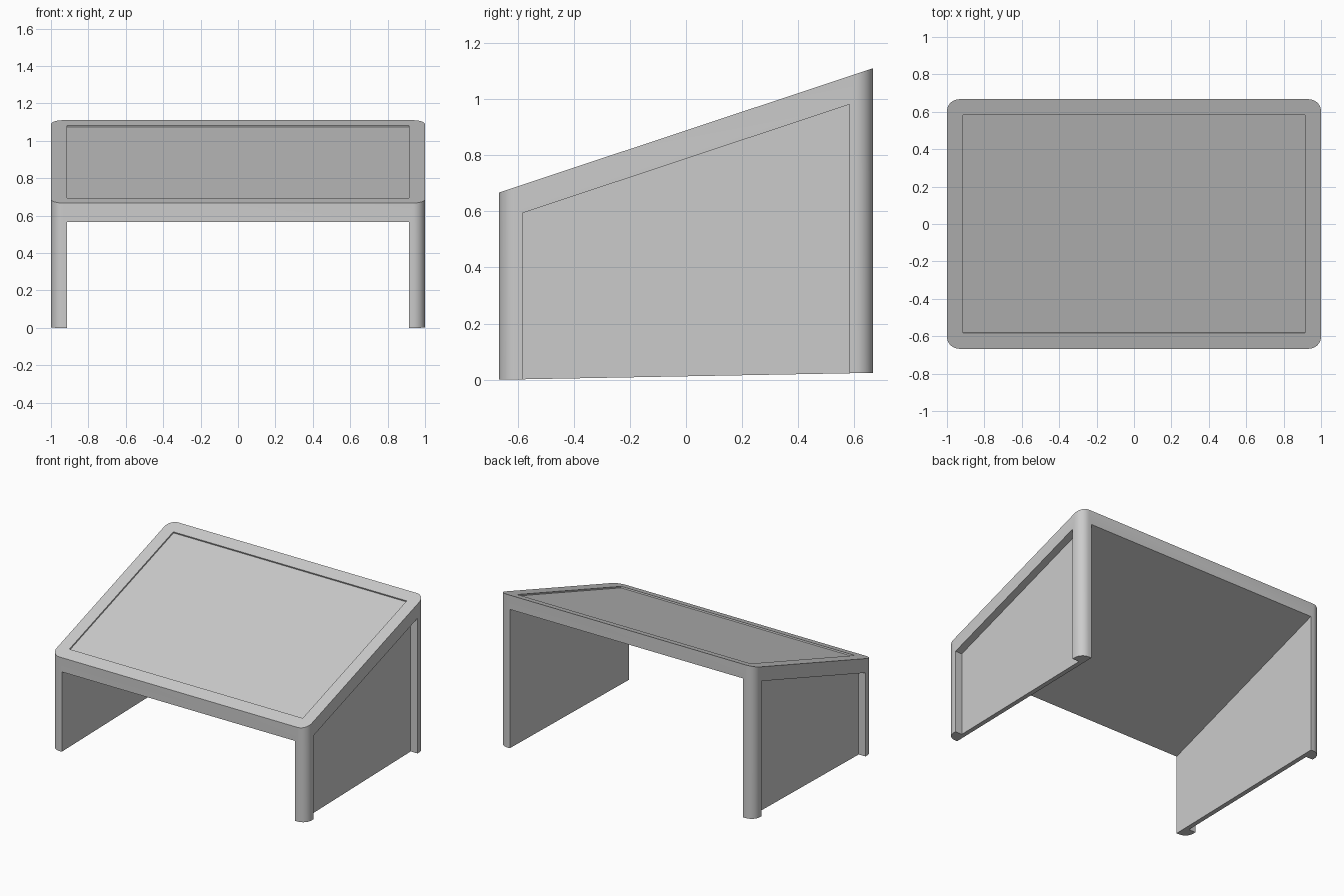
import bpy, bmesh, math
from mathutils import Vector

if "Cube" in bpy.data.objects:
    bpy.data.objects.remove(bpy.data.objects["Cube"])

HALF_X, HALF_Y = 1.0, 0.667      # footprint half sizes
BORDER = 0.085                   # post width and border round the top
RADIUS, SEGS = 0.065, 8          # rounded vertical corners
SLOPE = (1.11 - 0.667) / (2 * HALF_Y)
SLAB = 0.101                     # vertical thickness of the sloping top
PANEL_OUT = 0.947                # outer face of the side panels


def top_z(y):
    return 0.667 + SLOPE * (y + HALF_Y)


def bottom_z(y):
    return 0.0185 * (y + HALF_Y)


def under_z(y):
    return top_z(y) - SLAB


def make_object(name, bm):
    bmesh.ops.recalc_face_normals(bm, faces=bm.faces)
    mesh = bpy.data.meshes.new(name)
    bm.to_mesh(mesh)
    bm.free()
    obj = bpy.data.objects.new(name, mesh)
    bpy.context.collection.objects.link(obj)
    return obj


def box_cutter(name, x0, x1, half_y):
    """Box from below the floor up to the sloping underside."""
    bm = bmesh.new()
    corners = [(x0, -half_y), (x1, -half_y), (x1, half_y), (x0, half_y)]
    low = [bm.verts.new((x, y, -0.5)) for x, y in corners]
    high = [bm.verts.new((x, y, under_z(y))) for x, y in corners]
    bm.faces.new(low)
    bm.faces.new(high)
    for i in range(4):
        j = (i + 1) % 4
        bm.faces.new((low[i], low[j], high[j], high[i]))
    obj = make_object(name, bm)
    obj.hide_render = True
    return obj


# Solid body: rounded footprint, sloping top with a shallow inset
bm = bmesh.new()
signs = [(1, 1), (-1, 1), (-1, -1), (1, -1)]
outline = []
for k, (sx, sy) in enumerate(signs):
    cx, cy = sx * (HALF_X - RADIUS), sy * (HALF_Y - RADIUS)
    for i in range(SEGS + 1):
        a = math.pi / 2 * (k + i / SEGS)
        outline.append((cx + RADIUS * math.cos(a), cy + RADIUS * math.sin(a)))
n = len(outline)
low = [bm.verts.new((x, y, bottom_z(y))) for x, y in outline]
high = [bm.verts.new((x, y, top_z(y))) for x, y in outline]
bm.faces.new(low)
for i in range(n):
    j = (i + 1) % n
    bm.faces.new((low[i], low[j], high[j], high[i]))

tilt = math.atan(SLOPE)
sink = Vector((0, math.sin(tilt), -math.cos(tilt))) * 0.01
rim, floor = [], []
for sx, sy in signs:
    x, y = sx * (HALF_X - BORDER), sy * (HALF_Y - BORDER)
    p = Vector((x, y, top_z(y)))
    rim.append(bm.verts.new(p))
    floor.append(bm.verts.new(p + sink))
for k in range(4):
    m = (k + 1) % 4
    s = k * (SEGS + 1)
    for i in range(SEGS):                       # fan round each corner
        bm.faces.new((high[s + i], high[s + i + 1], rim[k]))
    bm.faces.new((high[s + SEGS], high[(s + SEGS + 1) % n], rim[m], rim[k]))
    bm.faces.new((rim[k], rim[m], floor[m], floor[k]))
bm.faces.new(floor)
desk = make_object("sloping_table", bm)

# Cut the open space underneath and the recess outside each side panel
inner = HALF_X - BORDER
cutters = [box_cutter("opening_cutter", -inner, inner, 1.0)]
for side, (x0, x1) in {"right": (PANEL_OUT, 1.2), "left": (-1.2, -PANEL_OUT)}.items():
    cutters.append(box_cutter(side + "_recess_cutter", x0, x1, HALF_Y - BORDER))

bpy.context.view_layer.objects.active = desk
desk.select_set(True)
for cutter in cutters:
    mod = desk.modifiers.new(cutter.name, 'BOOLEAN')
    mod.operation = 'DIFFERENCE'
    mod.solver = 'EXACT'
    mod.object = cutter
    bpy.ops.object.modifier_apply(modifier=mod.name)
for cutter in cutters:
    bpy.data.objects.remove(cutter, do_unlink=True)

# One grey colour, smooth round corners with sharp edges
grey = bpy.data.materials.new("light_grey")
grey.diffuse_color = (0.6, 0.6, 0.6, 1)
grey.use_nodes = True
grey.node_tree.nodes["Principled BSDF"].inputs["Base Color"].default_value = grey.diffuse_color
desk.data.materials.clear()
desk.data.materials.append(grey)
bpy.ops.object.shade_smooth_by_angle(angle=math.radians(30))
